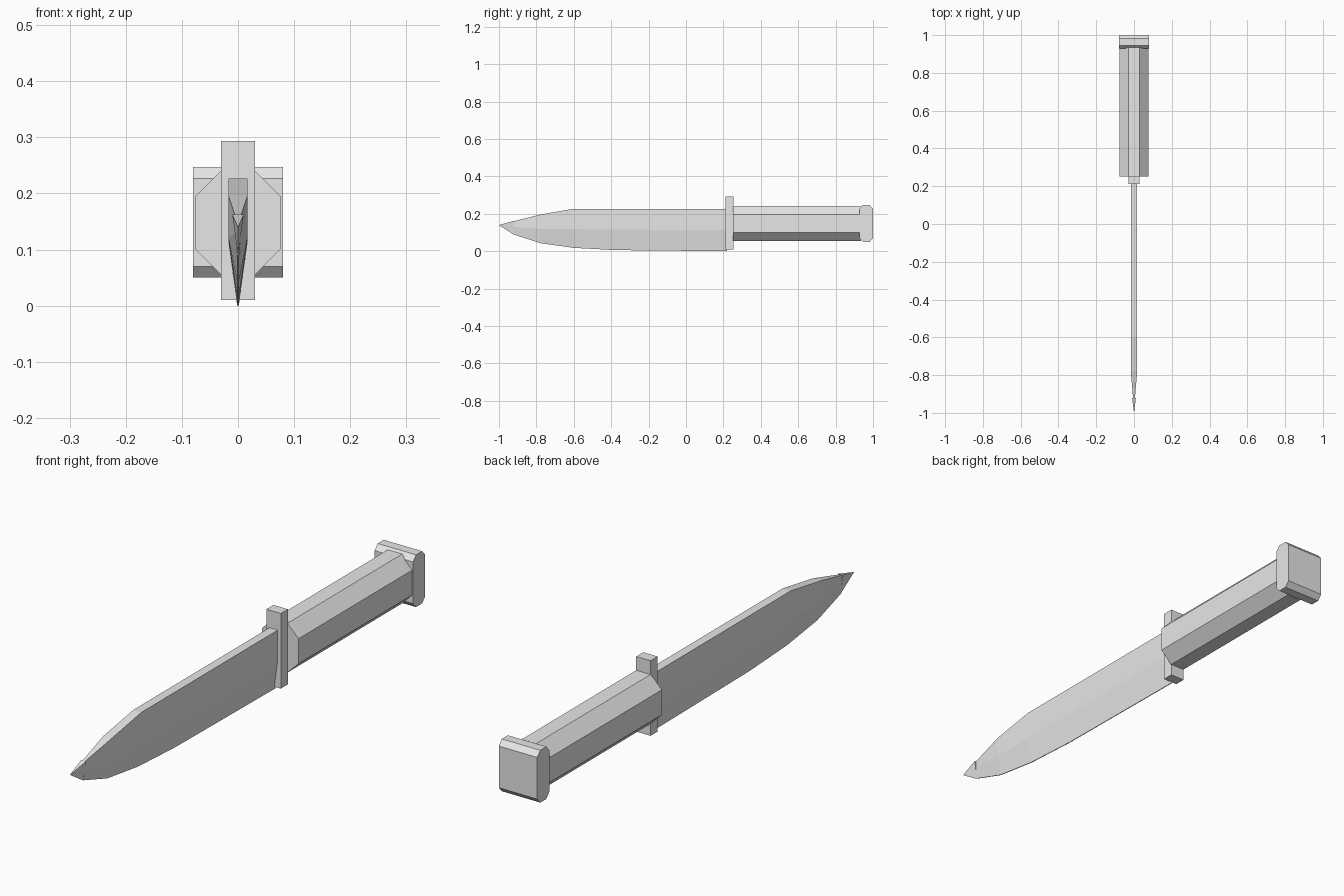
import bpy
import bmesh

cube = bpy.data.objects.get("Cube")
if cube:
    bpy.data.objects.remove(cube, do_unlink=True)

steel = bpy.data.materials.new("light_grey")
steel.use_nodes = True
GREY = (0.8, 0.8, 0.8, 1)
steel.diffuse_color = GREY
steel.node_tree.nodes["Principled BSDF"].inputs["Base Color"].default_value = GREY


def loft(name, rings):
    """Skin matching closed rings of points and cap both ends."""
    bm = bmesh.new()
    loops = [[bm.verts.new(p) for p in ring] for ring in rings]
    n = len(loops[0])
    for a, b in zip(loops, loops[1:]):
        for i in range(n):
            j = (i + 1) % n
            bm.faces.new((a[i], a[j], b[j], b[i]))
    bm.faces.new(loops[0])
    bm.faces.new(loops[-1])
    bmesh.ops.remove_doubles(bm, verts=bm.verts, dist=1e-5)
    bmesh.ops.recalc_face_normals(bm, faces=bm.faces)
    mesh = bpy.data.meshes.new(name)
    bm.to_mesh(mesh)
    bm.free()
    mesh.materials.append(steel)
    obj = bpy.data.objects.new(name, mesh)
    bpy.context.collection.objects.link(obj)
    return obj


def octagon(half_a, cut_a, low, high, cut_b):
    """Rectangle with cut corners, as (across, height) pairs."""
    a, b = half_a, half_a - cut_a
    return [(b, low), (a, low + cut_b), (a, high - cut_b), (b, high),
            (-b, high), (-a, high - cut_b), (-a, low + cut_b), (-b, low)]


# Blade: flat spine and flanks above a wedge that narrows to the edge
# Each station: y, spine height, shoulder height, edge height, half thickness
stations = [
    (0.22, 0.227, 0.112, 0.0, 0.017),
    (-0.38, 0.227, 0.116, 0.006, 0.017),
    (-0.6, 0.227, 0.118, 0.018, 0.017),
    (-0.78, 0.196, 0.12, 0.043, 0.017),
    (-0.922, 0.16, 0.13, 0.09, 0.005),
]
EDGE = 0.0015
loft("blade", [[(w, y, top), (w, y, mid), (EDGE, y, low),
                (-EDGE, y, low), (-w, y, mid), (-w, y, top)]
               for y, top, mid, low, w in stations])

# Point: slightly wider three-sided pyramid
loft("blade_tip", [[(0.01, -0.92, 0.162), (0, -0.92, 0.088), (-0.01, -0.92, 0.162)],
                   [(0.0002, -1, 0.14), (0, -1, 0.1396), (-0.0002, -1, 0.14)]])

# Guard: upright bar
loft("guard", [[(x, y, z) for x, z in
                ((0.03, 0.01), (0.03, 0.293), (-0.03, 0.293), (-0.03, 0.01))]
               for y in (0.212, 0.254)])

# Grip: eight-sided bar
loft("grip", [[(x, y, z) for x, z in octagon(0.076, 0.046, 0.055, 0.241, 0.046)]
              for y in (0.252, 0.935)])

# Pommel: block with cut upper and lower edges, running across the grip
loft("pommel", [[(x, 0.964 + y, z) for y, z in octagon(0.036, 0.018, 0.05, 0.247, 0.02)]
                for x in (-0.08, 0.08)])
